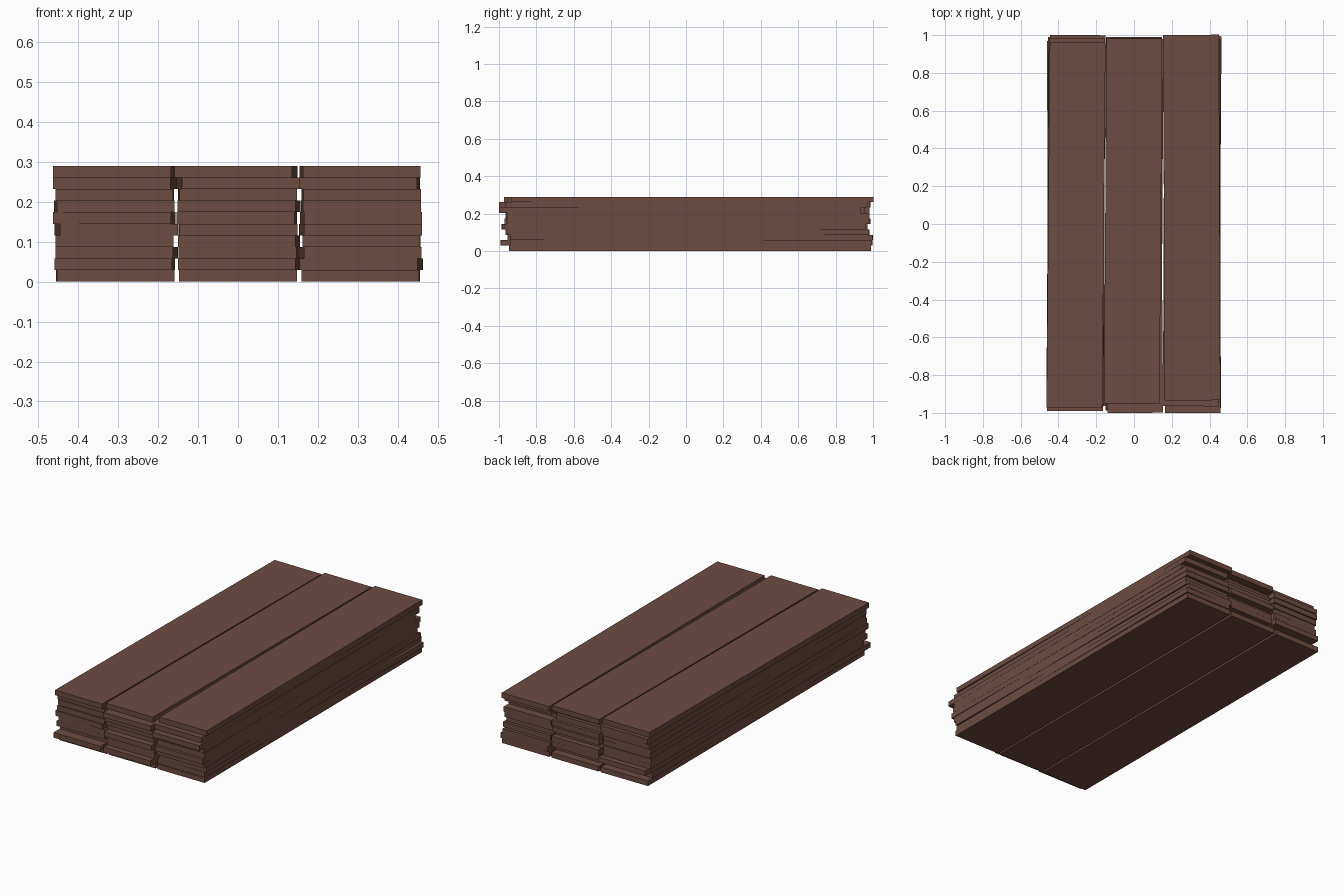
import bpy, random

if "Cube" in bpy.data.objects:
    bpy.data.objects.remove(bpy.data.objects["Cube"])

random.seed(4)
L, W, T = 1.935, 0.295, 0.029      # plank length, width, thickness
PITCH = 0.307                      # column spacing

wood = bpy.data.materials.new("dark_brown_wood")
wood.diffuse_color = (0.153, 0.072, 0.053, 1)
wood.use_nodes = True
wood.node_tree.nodes["Principled BSDF"].inputs["Base Color"].default_value = wood.diffuse_color

# front-most and back-most y reached by each layer, bottom to top
FRONT = [-.945, -.99, -.955, -.955, -.985, -.97, -.965, -1.0, -1.0, -.97]
BACK = [.99, .995, 1.0, .97, .97, .985, .98, .98, .985, 1.0]


def plank(name, x, y, z, turn):
    bpy.ops.mesh.primitive_cube_add(size=1, location=(x, y, z), rotation=(0, 0, turn))
    ob = bpy.context.object
    ob.name = name
    ob.scale = (W, L, T)
    ob.data.materials.append(wood)


# stacked planks: ten loose layers, three columns each
for layer in range(10):
    lo, hi = sorted((FRONT[layer] + L / 2, BACK[layer] - L / 2))
    ys = [lo, random.uniform(lo, hi), hi]
    random.shuffle(ys)
    turns = [random.uniform(-0.009, 0.009) for _ in range(3)]
    xs = [random.uniform(-0.003, 0.003) for _ in range(3)]
    if layer == 0:                 # bottom row lies straight
        turns, xs = [0.001, 0, -0.001], [0, 0, 0]
    if layer == 9:                 # top row as seen from above
        ys, turns, xs = [-0.005, 0.015, 0.034], [-0.009, -0.007, 0.004], [0, -0.005, -0.001]
    for col in range(3):
        plank(f"plank_{layer}_{col}", (col - 1) * PITCH + xs[col], ys[col],
              (layer + 0.5) * T, turns[col])
